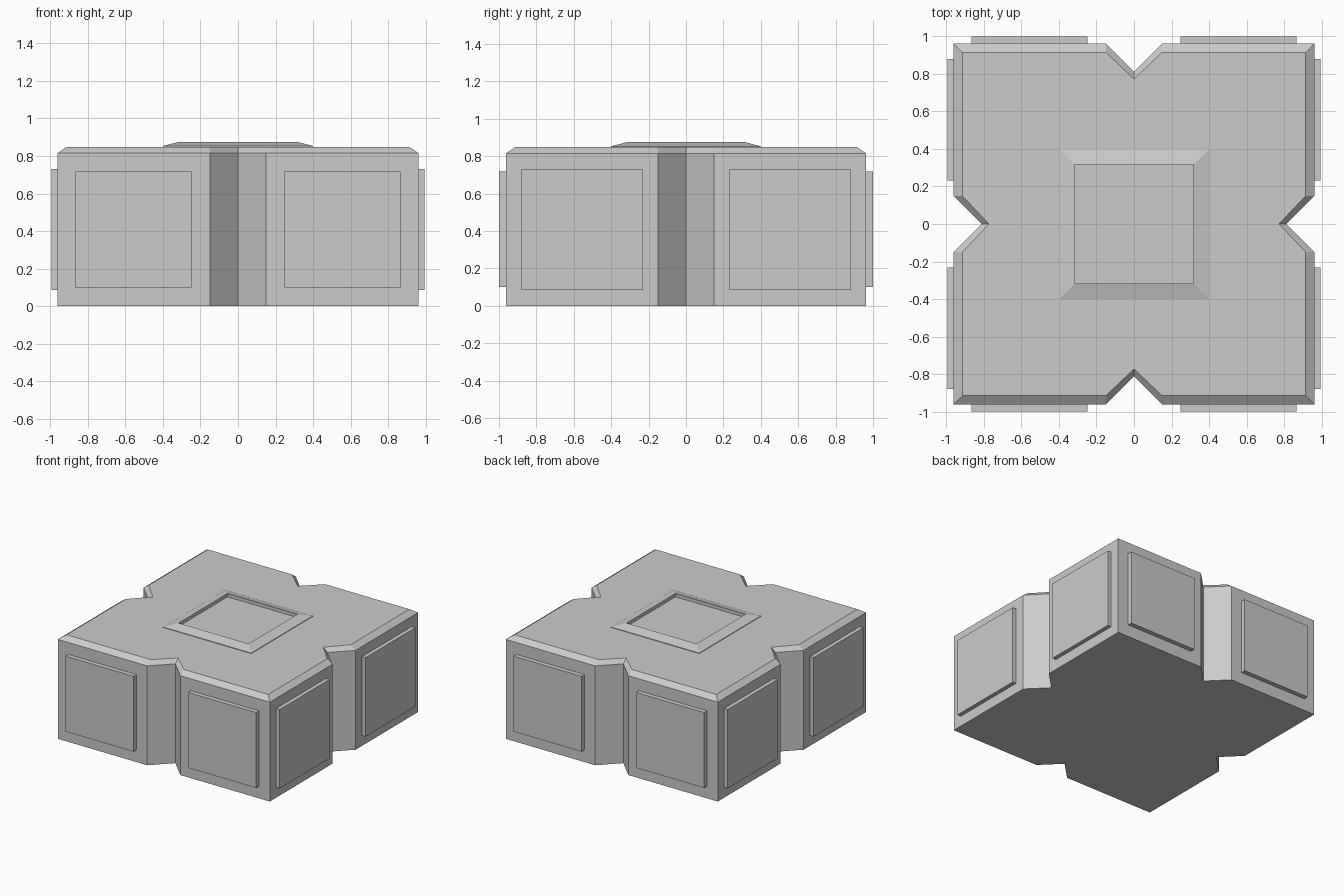
import bpy, bmesh
from math import pi
from mathutils import Matrix

if "Cube" in bpy.data.objects:
    bpy.data.objects.remove(bpy.data.objects["Cube"])


def finish(bm, name):
    bmesh.ops.recalc_face_normals(bm, faces=bm.faces)
    mesh = bpy.data.meshes.new(name)
    bm.to_mesh(mesh)
    bm.free()
    obj = bpy.data.objects.new(name, mesh)
    bpy.context.collection.objects.link(obj)
    return obj


def loft(name, loops, caps=True, cyclic=False):
    """Bridge matching closed loops of 3D points with quads."""
    bm = bmesh.new()
    rings = [[bm.verts.new(p) for p in loop] for loop in loops]
    pairs = list(zip(rings, rings[1:]))
    if cyclic:
        pairs.append((rings[-1], rings[0]))
    for a, b in pairs:
        n = len(a)
        for i in range(n):
            j = (i + 1) % n
            bm.faces.new((a[i], a[j], b[j], b[i]))
    if caps:
        bm.faces.new(rings[0][::-1])
        bm.faces.new(rings[-1])
    return finish(bm, name)


def notched_square(edge, tip, z):
    """Square outline with a V notch in the middle of every side."""
    side = [(-edge, -edge), (-0.15, -edge), (0, -tip), (0.15, -edge)]
    pts = []
    for k in range(4):
        c, s = ((1, 0), (0, 1), (-1, 0), (0, -1))[k]
        pts += [(x * c - y * s, x * s + y * c, z) for x, y in side]
    return pts


def square(h, z):
    return [(-h, -h, z), (h, -h, z), (h, h, z), (-h, h, z)]


# Notched block with chamfered top edge
loft("block_body", [notched_square(0.962, 0.812, 0),
                    notched_square(0.962, 0.812, 0.815),
                    notched_square(0.915, 0.773, 0.848)])

# Raised square frame on top
loft("top_frame", [square(0.40, 0.845), square(0.40, 0.853),
                   square(0.317, 0.875), square(0.317, 0.845)],
     caps=False, cyclic=True)


# Raised wall panels, two per side
def panel(name, u, z, out, turn):
    bm = bmesh.new()
    bmesh.ops.create_cube(bm, size=1)
    inner = 0.95
    bm.transform(Matrix.Rotation(turn, 4, 'Z')
                 @ Matrix.Translation(((u[0] + u[1]) / 2, -(inner + out) / 2, (z[0] + z[1]) / 2))
                 @ Matrix.Diagonal((u[1] - u[0], out - inner, z[1] - z[0], 1)))
    finish(bm, name)


for k, side in enumerate(("front", "right", "back", "left")):
    if k % 2 == 0:
        a, b, z, out = 0.247, 0.865, (0.10, 0.718), 1.0
    else:
        a, b, z, out = 0.233, 0.88, (0.085, 0.732), 0.995
    panel(side + "_panel_a", (-b, -a), z, out, k * pi / 2)
    panel(side + "_panel_b", (a, b), z, out, k * pi / 2)
